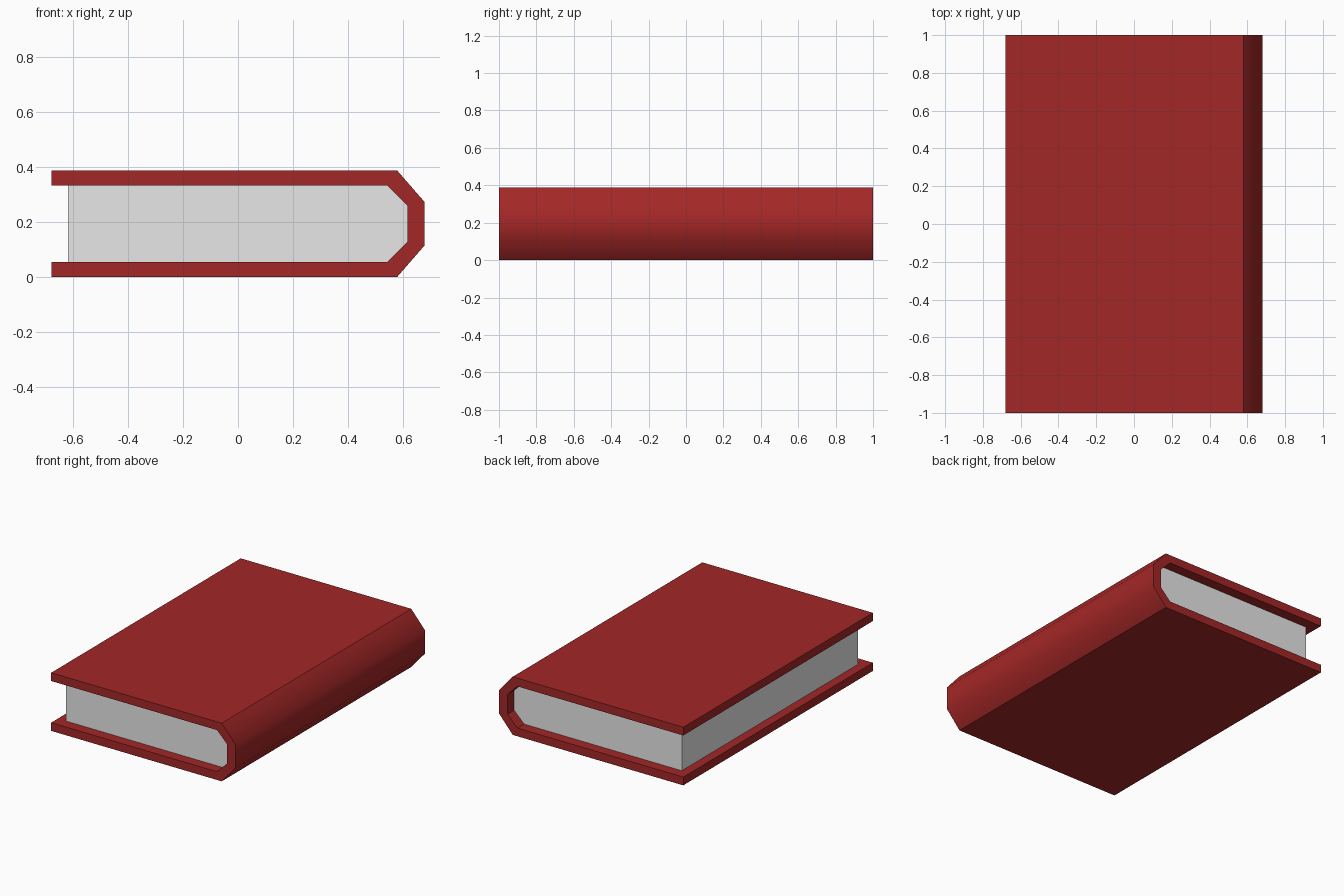
import bpy
import bmesh
from math import radians

cube = bpy.data.objects.get("Cube")
if cube:
    bpy.data.objects.remove(cube, do_unlink=True)

HEIGHT = 0.388
MID = HEIGHT / 2


def material(name, rgb):
    mat = bpy.data.materials.new(name)
    mat.use_nodes = True
    mat.diffuse_color = (*rgb, 1)
    mat.node_tree.nodes["Principled BSDF"].inputs["Base Color"].default_value = (*rgb, 1)
    return mat


def mirrored(half):
    """Complete a lower half profile with its reflection about mid height."""
    return half + [(x, HEIGHT - z) for x, z in reversed(half)]


def extrude_profile(name, profile, half_length, mat):
    """Extrude an xz profile along y, centred on y = 0."""
    bm = bmesh.new()
    face = bm.faces.new([bm.verts.new((x, -half_length, z)) for x, z in profile])
    result = bmesh.ops.extrude_face_region(bm, geom=[face])
    moved = [v for v in result["geom"] if isinstance(v, bmesh.types.BMVert)]
    bmesh.ops.translate(bm, verts=moved, vec=(0, 2 * half_length, 0))
    bmesh.ops.recalc_face_normals(bm, faces=bm.faces)
    mesh = bpy.data.meshes.new(name)
    bm.to_mesh(mesh)
    bm.free()
    mesh.materials.append(mat)
    obj = bpy.data.objects.new(name, mesh)
    bpy.context.collection.objects.link(obj)
    return obj


red = material("red cover", (0.37, 0.02, 0.02))
paper = material("white paper", (0.8, 0.8, 0.8))

# Lower half outlines: outer shell and the inner hollow, running to the spine
outer = mirrored([(-0.68, 0), (0.58, 0), (0.68, 0.115)])
spine_inner = [(0.545, 0.055), (0.618, 0.128)]
inner = mirrored([(-0.68, 0.055)] + spine_inner)

# Cover: folded shell with a bevelled, softly shaded spine
cover = extrude_profile("cover", outer + inner[::-1], 1.0, red)

# Pages: block fitted inside the spine, set back from the cover edges
extrude_profile("pages", mirrored([(-0.62, 0.055)] + spine_inner), 0.93, paper)

bpy.ops.object.select_all(action="DESELECT")
cover.select_set(True)
bpy.context.view_layer.objects.active = cover
bpy.ops.object.shade_smooth_by_angle(angle=radians(44))
